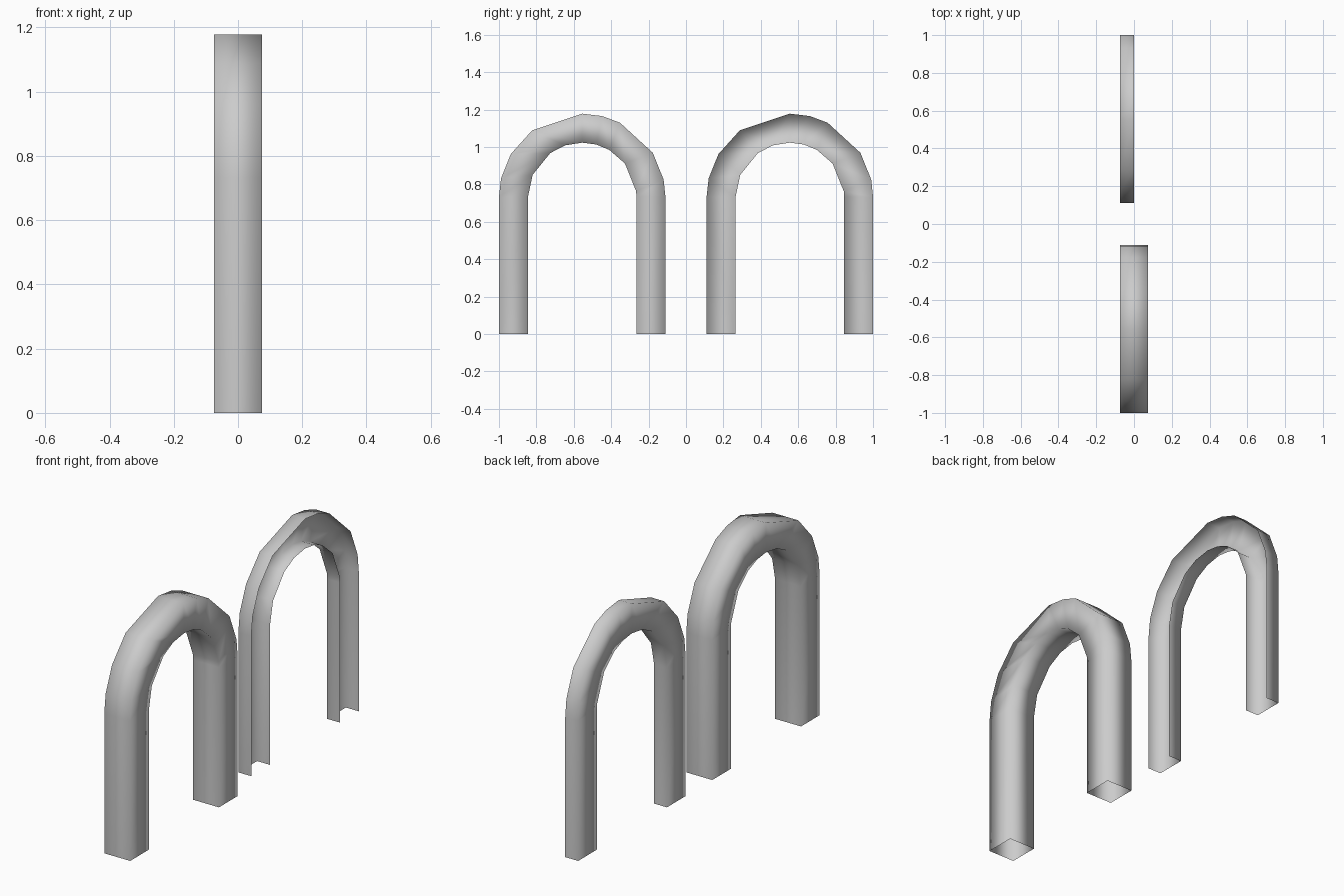
import bpy
import bmesh
from math import cos, sin, radians

cube = bpy.data.objects.get("Cube")
if cube:
    bpy.data.objects.remove(cube, do_unlink=True)

SPRING = 0.733            # height where the legs meet the curve
OUTER, INNER = 0.445, 0.29
HALF = 0.075              # half the tube width
# Facet angles of the outer and inner curves, from +y over the top to -y
OUTER_ANGLES = (0, 12, 32, 63, 76, 90, 127, 149, 167, 180)
INNER_ANGLES = (0, 6, 38, 60, 75, 90, 108, 126, 156, 180)

grey = bpy.data.materials.new("Plain grey")
grey.use_nodes = True
colour = (0.6, 0.6, 0.6, 1)
grey.diffuse_color = colour
grey.node_tree.nodes["Principled BSDF"].inputs["Base Color"].default_value = colour


def profile(radius, angles):
    """Leg foot, arch facets, leg foot as (y, z) points."""
    curve = [(radius * cos(radians(a)), SPRING + radius * sin(radians(a))) for a in angles]
    return [(radius, 0)] + curve + [(-radius, 0)]


def make_arch(name, y, section):
    """Sweep an open or closed strip of (x, is_outer) corners along the arch."""
    outer = profile(OUTER, OUTER_ANGLES)
    inner = profile(INNER, INNER_ANGLES)
    bm = bmesh.new()
    rings = []
    for out_pt, in_pt in zip(outer, inner):
        rings.append([bm.verts.new((x, *(out_pt if is_outer else in_pt)))
                      for x, is_outer in section])
    closed = len(set(x for x, _ in section)) == 2 and section[-1][0] == HALF
    count = len(section) if closed else len(section) - 1
    for a, b in zip(rings, rings[1:]):
        for i in range(count):
            j = (i + 1) % len(section)
            bm.faces.new((a[i], a[j], b[j], b[i]))
    bmesh.ops.recalc_face_normals(bm, faces=bm.faces)
    # Keep the open channel facing outward on its back wall
    wall = min(bm.faces, key=lambda f: f.calc_center_median().x)
    if wall.normal.x > 0:
        bmesh.ops.reverse_faces(bm, faces=bm.faces)
    mesh = bpy.data.meshes.new(name)
    bm.to_mesh(mesh)
    bm.free()
    mesh.materials.append(grey)
    mesh.shade_smooth()
    arch = bpy.data.objects.new(name, mesh)
    arch.location.y = y
    bpy.context.collection.objects.link(arch)


# Full square tube arch in front, half-width open channel arch behind
make_arch("front_arch", -0.555, [(HALF, True), (-HALF, True), (-HALF, False), (HALF, False)])
make_arch("back_half_arch", 0.555, [(0, True), (-HALF, True), (-HALF, False), (0, False)])
